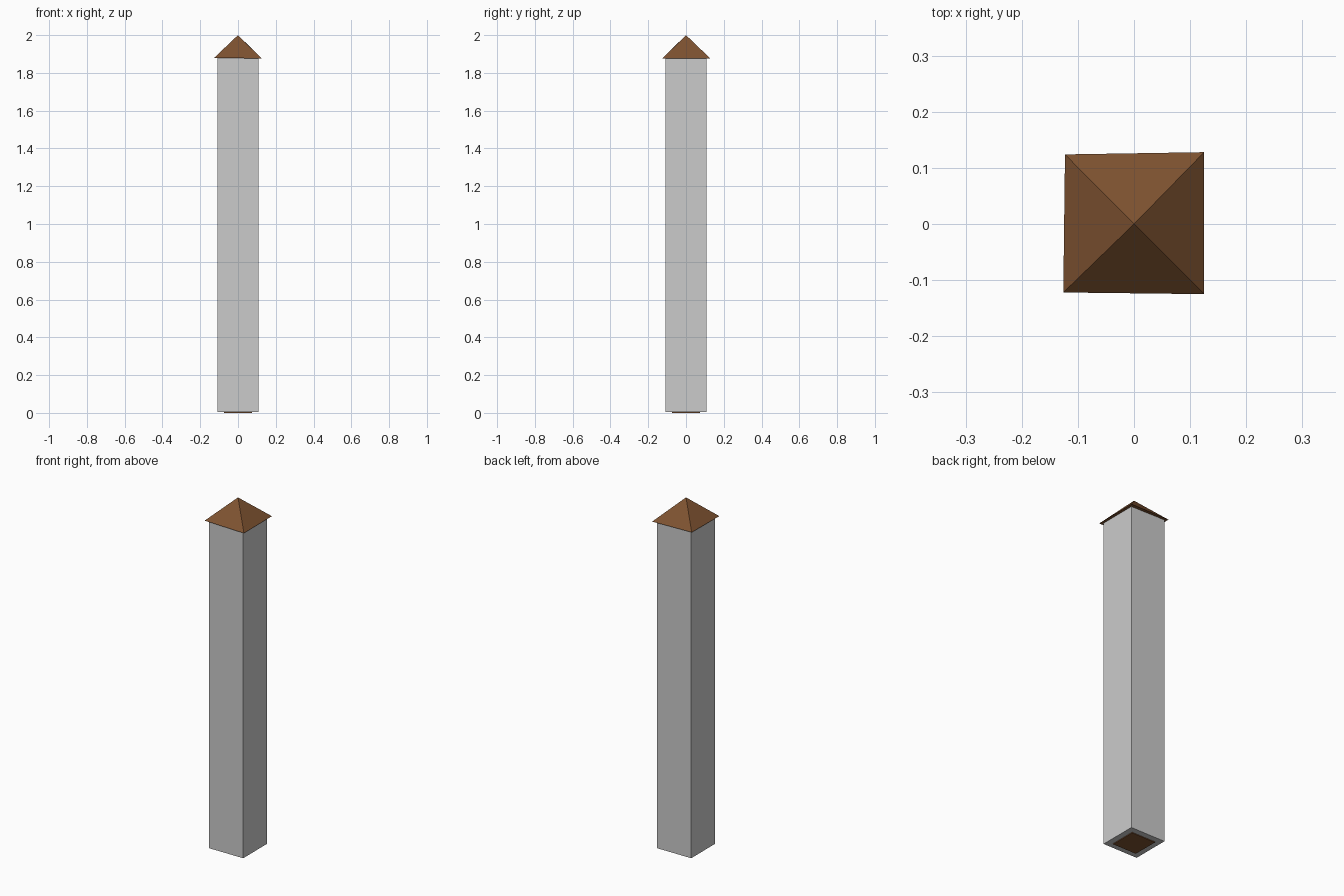
import bpy

if "Cube" in bpy.data.objects:
    bpy.data.objects.remove(bpy.data.objects["Cube"])


def material(name, rgb):
    mat = bpy.data.materials.new(name)
    mat.diffuse_color = (*rgb, 1.0)
    mat.use_nodes = True
    mat.node_tree.nodes["Principled BSDF"].inputs["Base Color"].default_value = mat.diffuse_color
    return mat


def add_part(name, verts, faces, mat):
    mesh = bpy.data.meshes.new(name)
    mesh.from_pydata(verts, [], faces)
    mesh.materials.append(mat)
    obj = bpy.data.objects.new(name, mesh)
    bpy.context.collection.objects.link(obj)
    return obj


def square_prism(name, half, z0, z1, mat):
    ring = [(-half, -half), (half, -half), (half, half), (-half, half)]
    verts = [(x, y, z) for z in (z0, z1) for x, y in ring]
    sides = [(i, (i + 1) % 4, (i + 1) % 4 + 4, i + 4) for i in range(4)]
    return add_part(name, verts, [(3, 2, 1, 0), (4, 5, 6, 7)] + sides, mat)


stone = material("pale_grey_stone", (0.60, 0.60, 0.60))
wood = material("brown_wood", (0.21, 0.085, 0.03))

# Tall square shaft
square_prism("shaft", 0.109, 0.004, 1.88, stone)

# Wooden core end, just proud of the shaft underside
square_prism("core_end", 0.075, 0.0, 0.008, wood)

# Slightly uneven pyramid cap with overhanging eaves
eaves = [(-0.126, -0.122, 1.88), (0.125, -0.125, 1.876),
         (0.125, 0.128, 1.877), (-0.123, 0.124, 1.88)]
add_part("cap", eaves + [(0, 0, 2.0)],
         [(0, 1, 4), (1, 2, 4), (2, 3, 4), (3, 0, 4), (2, 1, 0), (3, 2, 0)], wood)
